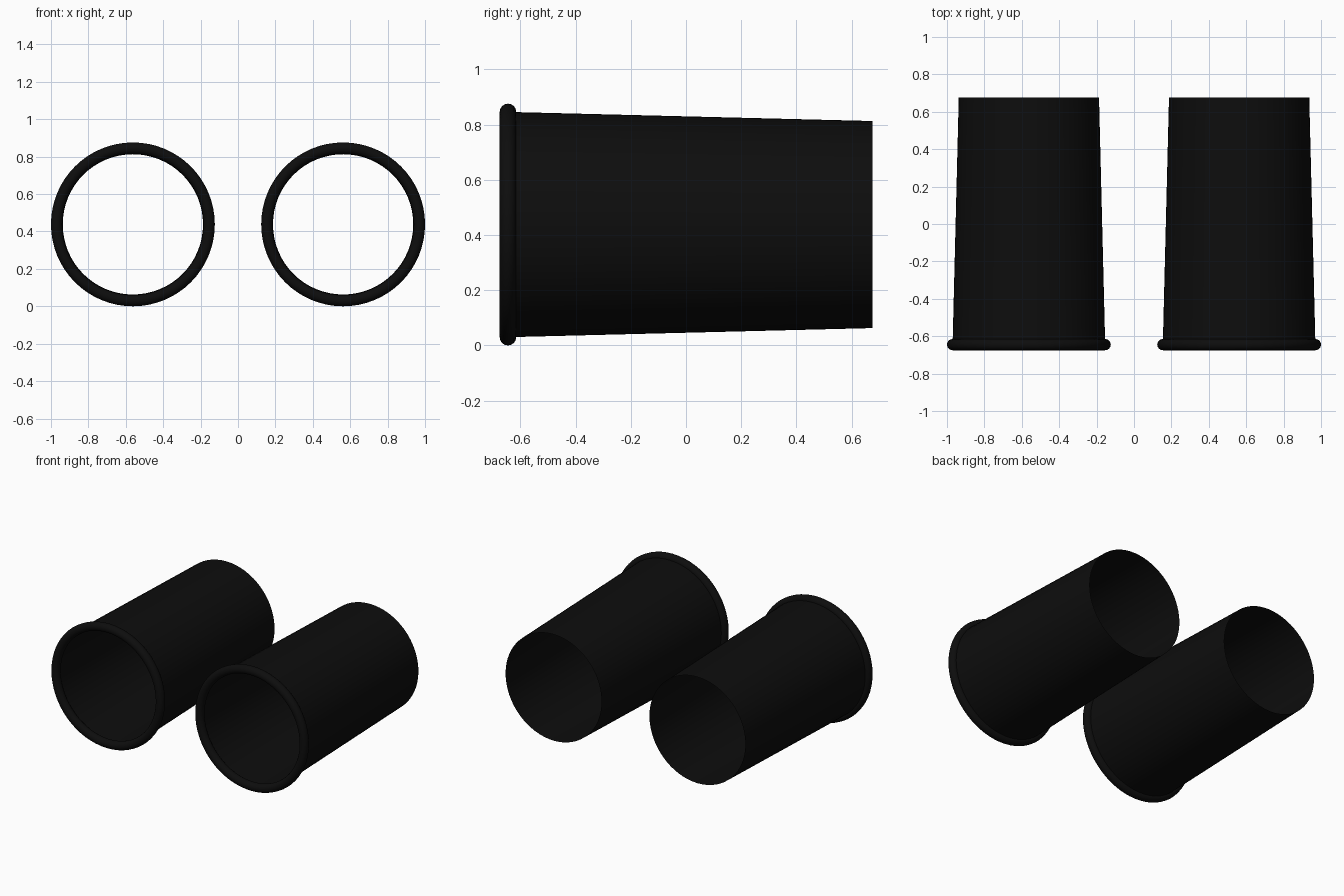
import bpy
import math

if "Cube" in bpy.data.objects:
    bpy.data.objects.remove(bpy.data.objects["Cube"])

# Shared dimensions
CX, CZ = 0.562, 0.438          # tube axis offset and height
FRONT, BACK = -0.645, 0.675    # lip centre and open back end
LIP_R, LIP_T = 0.408, 0.03     # lip ring radius and thickness
BACK_R = 0.375

black = bpy.data.materials.new("matte_black")
black.diffuse_color = (0.004, 0.004, 0.004, 1)
black.use_nodes = True
black.node_tree.nodes["Principled BSDF"].inputs["Base Color"].default_value = black.diffuse_color


def finish(name):
    obj = bpy.context.object
    obj.name = name
    obj.data.materials.append(black)
    bpy.ops.object.shade_smooth_by_angle(angle=math.radians(40))
    return obj


for side, sx in (("left", -1), ("right", 1)):
    # Thin tapered sleeve, open at both ends
    bpy.ops.mesh.primitive_cone_add(
        vertices=64, radius1=LIP_R, radius2=BACK_R, depth=BACK - FRONT,
        end_fill_type='NOTHING', location=(sx * CX, (FRONT + BACK) / 2, CZ),
        rotation=(-math.pi / 2, 0, 0))
    finish(side + "_tube")

    # Rounded lip around the front opening
    bpy.ops.mesh.primitive_torus_add(
        major_segments=64, minor_segments=16, major_radius=LIP_R,
        minor_radius=LIP_T, location=(sx * CX, FRONT, CZ),
        rotation=(-math.pi / 2, 0, 0))
    finish(side + "_lip")
